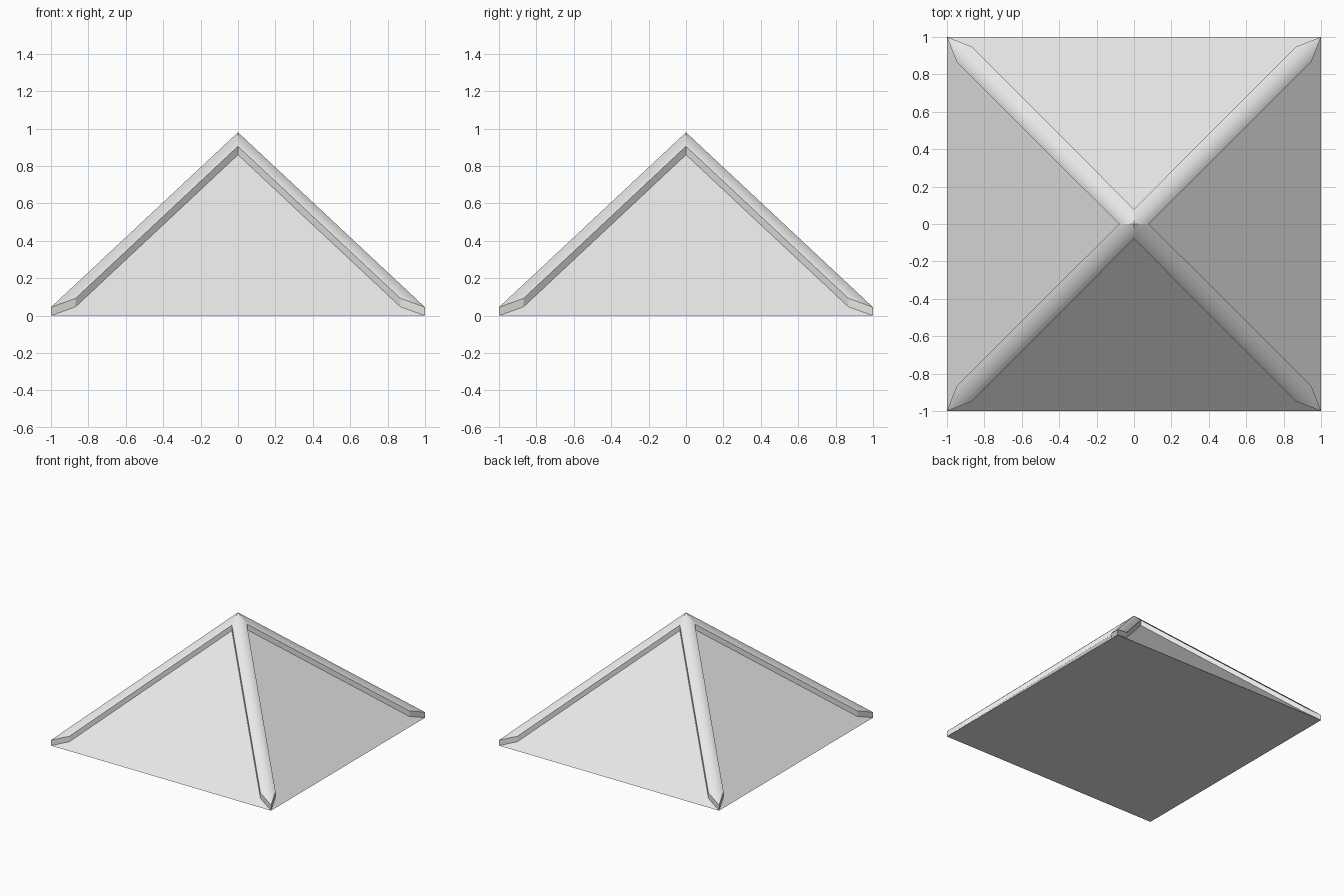
import bpy, bmesh
from math import pi
from mathutils import Matrix, Vector

cube = bpy.data.objects.get("Cube")
if cube:
    bpy.data.objects.remove(cube, do_unlink=True)

HEIGHT = 0.935   # apex of the plain roof panels
CAP = 0.045      # thickness of the hip caps above the panels

grey = bpy.data.materials.new("light_grey")
grey.use_nodes = True
colour = (0.8, 0.8, 0.8, 1)
grey.diffuse_color = colour
grey.node_tree.nodes["Principled BSDF"].inputs["Base Color"].default_value = colour


def finish(bm, name):
    bmesh.ops.recalc_face_normals(bm, faces=bm.faces)
    mesh = bpy.data.meshes.new(name)
    bm.to_mesh(mesh)
    bm.free()
    mesh.materials.append(grey)
    obj = bpy.data.objects.new(name, mesh)
    bpy.context.collection.objects.link(obj)
    return obj


# Roof panels: a closed four-sided pyramid
bm = bmesh.new()
bmesh.ops.create_cone(bm, cap_ends=True, segments=4, radius1=2 ** 0.5, radius2=0,
                      depth=HEIGHT,
                      matrix=Matrix.Translation((0, 0, HEIGHT / 2)) @ Matrix.Rotation(pi / 4, 4, "Z"))
bmesh.ops.remove_doubles(bm, verts=bm.verts, dist=0.0001)
finish(bm, "roof_panels")

# Hip caps: two strips on the front slope, repeated around the roof
strip = [(0, 0), (0, -0.08), (0.868, -0.949), (1, -1)]
bm = bmesh.new()
for turn in range(4):
    spin = Matrix.Rotation(turn * pi / 2, 4, "Z")
    for side in (1, -1):
        points = [Vector((side * x, y, HEIGHT * (1 + y) + CAP)) for x, y in strip]
        if side < 0:
            points.reverse()
        bm.faces.new([bm.verts.new(spin @ p) for p in points])
bmesh.ops.remove_doubles(bm, verts=bm.verts, dist=0.0001)

# Upright side walls of the caps
rim = [e for e in bm.edges if e.is_boundary]
ridges = [e for e in bm.edges if not e.is_boundary]
walls = bmesh.ops.extrude_edge_only(bm, edges=rim)["geom"]
bmesh.ops.translate(bm, vec=(0, 0, -CAP),
                    verts=[v for v in walls if isinstance(v, bmesh.types.BMVert)])

# Soft shading across the hips only, every other edge stays crisp
for face in bm.faces:
    face.smooth = True
for edge in bm.edges:
    x, y = (edge.verts[0].co + edge.verts[1].co).xy
    on_hip = abs(abs(x) - abs(y)) < 0.001 and abs(x) < 1.5
    edge.smooth = on_hip
finish(bm, "hip_caps")
